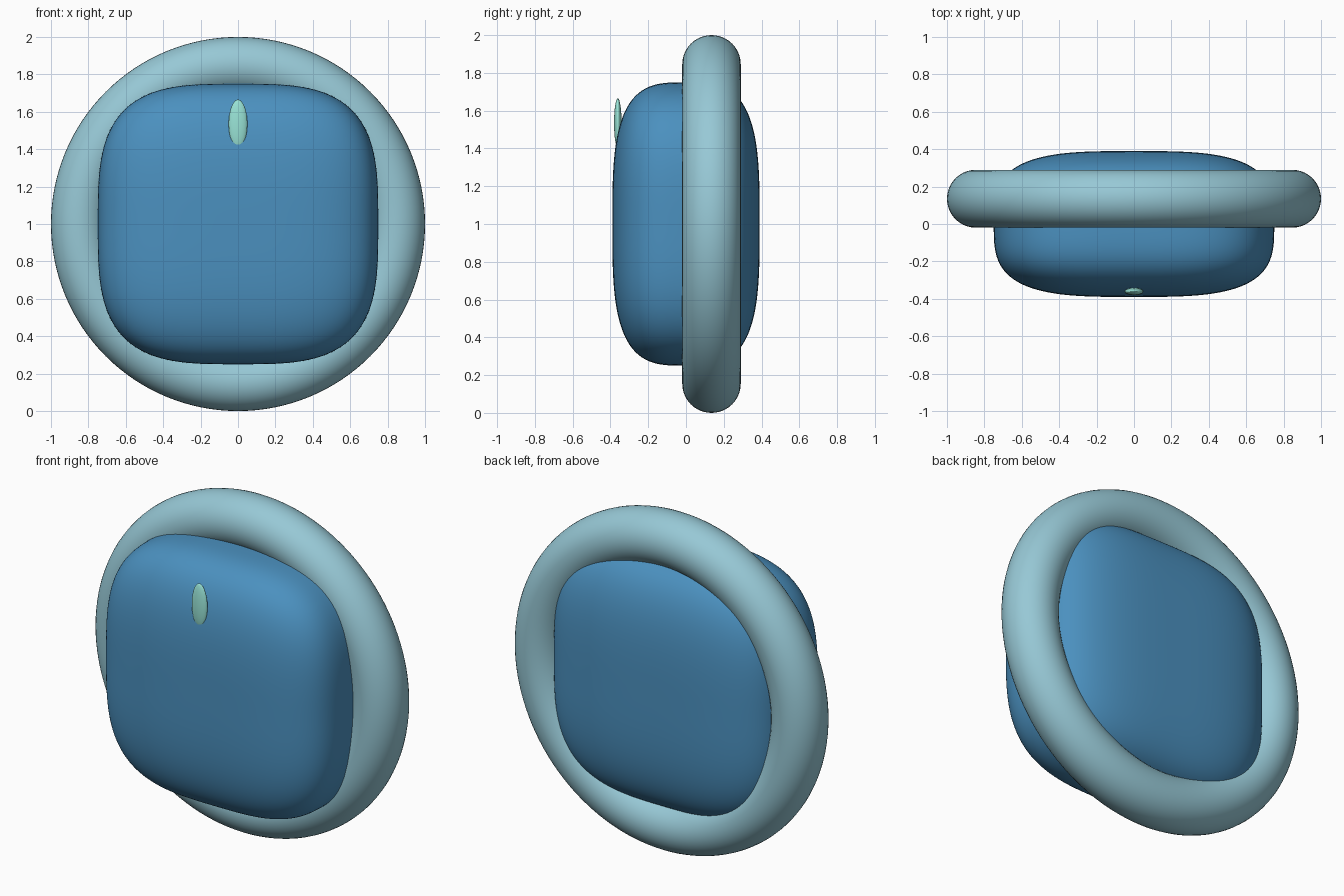
import bpy, bmesh
from mathutils import Vector

if "Cube" in bpy.data.objects:
    bpy.data.objects.remove(bpy.data.objects["Cube"])


def finish(obj, name, color):
    obj.name = name
    mat = bpy.data.materials.new(name + "_color")
    mat.diffuse_color = (*color, 1)
    mat.use_nodes = True
    mat.node_tree.nodes["Principled BSDF"].inputs["Base Color"].default_value = mat.diffuse_color
    obj.data.materials.append(mat)
    for p in obj.data.polygons:
        p.use_smooth = True


# Body: cube inflated into a superellipsoid
POWER = 3.33
bm = bmesh.new()
bmesh.ops.create_cube(bm, size=2)
bmesh.ops.subdivide_edges(bm, edges=bm.edges[:], cuts=39, use_grid_fill=True)
for v in bm.verts:
    norm = sum(abs(c) ** POWER for c in v.co) ** (1 / POWER)
    d = v.co / norm
    v.co = Vector((d.x * 0.75, d.y * 0.39, d.z * 0.75 + 1))
mesh = bpy.data.meshes.new("body")
bm.to_mesh(mesh)
bm.free()
body = bpy.data.objects.new("body", mesh)
bpy.context.collection.objects.link(body)
finish(body, "body", (0.07, 0.28, 0.52))

# Ring around the body, set slightly to the back
bpy.ops.mesh.primitive_torus_add(
    major_radius=0.845, minor_radius=0.155, major_segments=128, minor_segments=40,
    location=(0, 0.135, 1), rotation=(1.570796, 0, 0))
finish(bpy.context.object, "outer_ring", (0.31, 0.58, 0.67))

# Small upright indicator on the front
bpy.ops.mesh.primitive_uv_sphere_add(
    segments=40, ring_count=24, radius=1, location=(0, -0.361, 1.535))
light = bpy.context.object
light.scale = (0.05, 0.02, 0.13)
finish(light, "indicator", (0.32, 0.78, 0.68))
